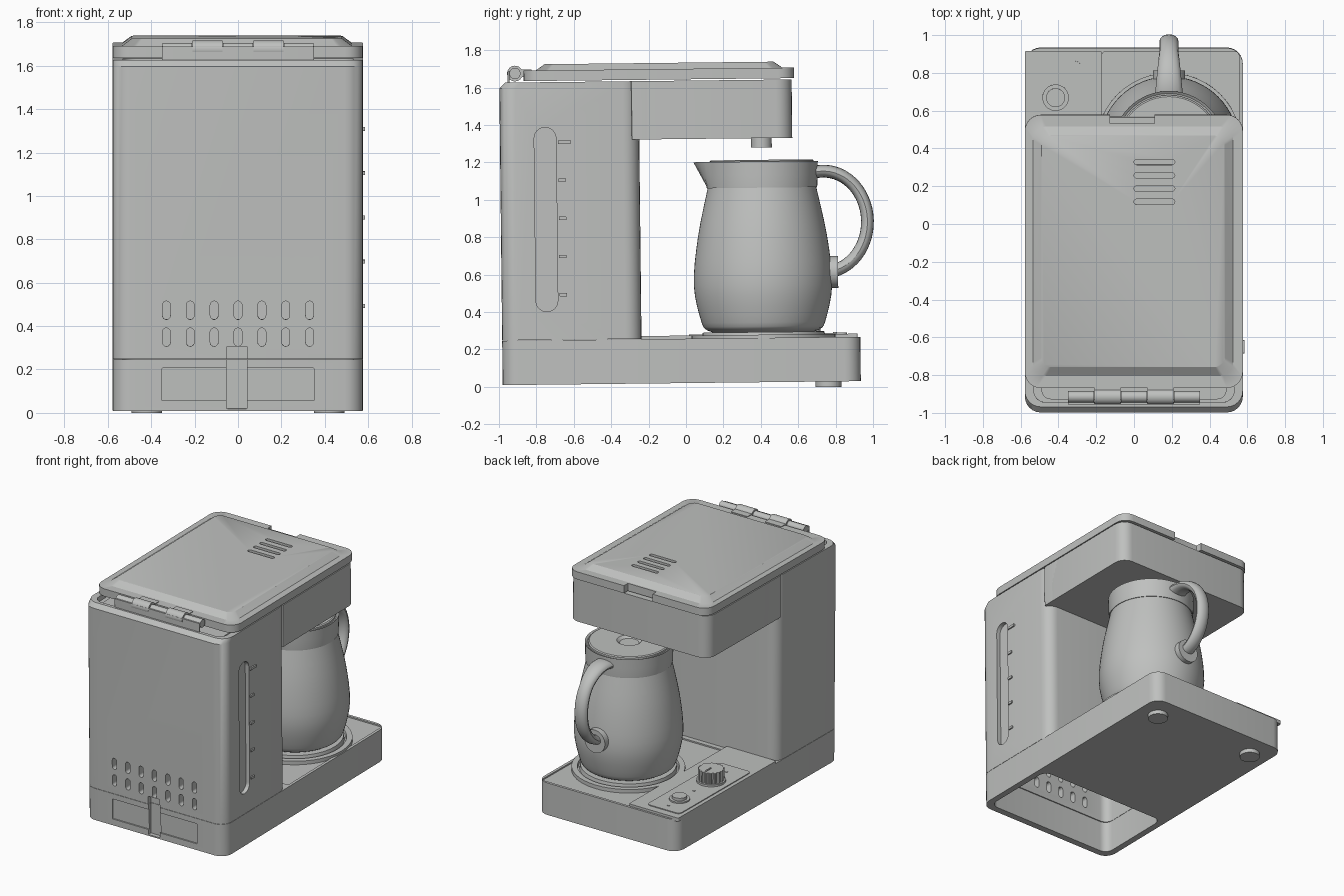
import bpy, bmesh, math
from mathutils import Matrix, Vector

cube = bpy.data.objects.get("Cube")
if cube:
    bpy.data.objects.remove(cube, do_unlink=True)

colour = (.52, .53, .52, 1)
grey = bpy.data.materials.new("light_grey")
grey.use_nodes = True
grey.diffuse_color = colour
grey.node_tree.nodes["Principled BSDF"].inputs["Base Color"].default_value = colour

parts = []


# Placement of a profile drawn upright, across the side or across the front
def upright(a, b, c):
    return Vector((a, b, c))


def sideways(a, b, c):
    return Vector((c, a, b))


def frontways(a, b, c):
    return Vector((a, c, b))


def span(middle, size):
    return middle - size / 2, middle + size / 2


def rounded_loop(across, along, height, radius, steps=6):
    """Rounded rectangle outline at one height."""
    (left, right), (near, far) = across, along
    corners = ((right - radius, far - radius), (left + radius, far - radius),
               (left + radius, near + radius), (right - radius, near + radius))
    points = []
    for quarter, (cx, cy) in enumerate(corners):
        for step in range(steps + 1):
            angle = math.pi / 2 * (quarter + step / steps)
            points.append((cx + radius * math.cos(angle), cy + radius * math.sin(angle), height))
    return points


def loft(name, loops, place=upright, centre=Vector()):
    """Skin equal-length loops into a closed solid."""
    bm = bmesh.new()
    rows = [[bm.verts.new(centre + place(*point)) for point in loop] for loop in loops]
    count = len(rows[0])
    for lower, upper in zip(rows, rows[1:]):
        for i in range(count):
            j = (i + 1) % count
            bm.faces.new((lower[i], lower[j], upper[j], upper[i]))
    bm.faces.new(rows[0])
    bm.faces.new(rows[-1])
    bmesh.ops.remove_doubles(bm, verts=bm.verts, dist=.00001)
    bmesh.ops.recalc_face_normals(bm, faces=bm.faces)
    mesh = bpy.data.meshes.new(name)
    bm.to_mesh(mesh)
    bm.free()
    mesh.materials.append(grey)
    ob = bpy.data.objects.new(name, mesh)
    bpy.context.collection.objects.link(ob)
    parts.append(ob)
    return ob


def box(name, across, along, heights, radius=.004, place=upright):
    return loft(name, [rounded_loop(across, along, height, radius) for height in heights], place)


def lathe(name, profile, centre, place=upright, sides=48, bulge=None):
    """Revolve (radius, height) points, with an optional change of radius by angle."""
    loops = []
    for radius, height in profile:
        loop = []
        for i in range(sides):
            angle = math.tau * i / sides
            reach = radius + (bulge(angle, height) if bulge else 0)
            loop.append((reach * math.cos(angle), reach * math.sin(angle), height))
        loops.append(loop)
    return loft(name, loops, place, Vector(centre))


def disc(name, radius, heights, centre, place=upright, sides=32, bulge=None):
    return lathe(name, [(radius, height) for height in heights], centre, place, sides, bulge)


def cut(target, cutter):
    modifier = target.modifiers.new("cut", 'BOOLEAN')
    modifier.object, modifier.solver = cutter, 'EXACT'
    bpy.context.view_layer.objects.active = target
    bpy.ops.object.modifier_apply(modifier=modifier.name)
    parts.remove(cutter)
    bpy.data.objects.remove(cutter, do_unlink=True)


def spline(points, steps=4):
    """Smooth path through a few points."""
    points = [Vector(point) for point in points]
    padded = [points[0], *points, points[-1]]
    path = []
    for a, b, c, d in zip(padded, padded[1:], padded[2:], padded[3:]):
        for step in range(steps):
            t = step / steps
            path.append(b + (c - a) * t / 2 + (a - b * 2.5 + c * 2 - d / 2) * t ** 2
                        + (b * 3 - a - c * 3 + d) * t ** 3 / 2)
    return path + [points[-1]]


width = (-.578, .576)
inside = (-.53, .53)
rear, front = -.98, .935
corner = .085
seam, rim = .257, 1.637
head_rear, head_front, head_floor = -.275, .583, 1.325
column_front = -.235

# Base: open below the tank, shallow tray, rear cover panel and cable groove
base = box("base", width, (rear, front), (.02, seam), corner)
cut(base, box("tank_opening", inside, (-.93, -.34), (-1, 1), .06))
cut(base, box("tray", (-.17, .555), (-.2, .915), (seam - .01, 1), .02))
cut(base, box("cover_panel", span(0, .7), (.067, .217), (-2, rear + .01), place=frontways))
groove = span(-.005, .095)
cut(base, box("cable_groove", groove, (.03, 1), (-2, rear + .03), place=frontways))

# Column: hollow shell with chamfered rear edge, level window and vents
column = loft("column", [rounded_loop(width, (rear, column_front), seam + .002, corner),
                         rounded_loop(width, (rear, column_front), rim - .03, corner),
                         rounded_loop(width, (rear + .03, column_front), rim, corner)])
cut(column, box("tank", inside, (rear + .055, column_front - .05), (0, 2), .06))
cut(column, box("cable_groove", groove, (0, .317), (-2, rear + .03), place=frontways))
cut(column, box("window", (-.797, -.68), (.41, 1.395), (width[1] - .03, 1), .058, sideways))
for middle in (.36, .484):
    for i in range(-3, 4):
        vent = box("vent", span(i * .11, .036), span(middle, .084), (-2, rear + .1), .0179, frontways)
        cut(column, vent)
box("tank_cover", span(0, 1.08), (rear + .05, column_front - .04), (1.57, 1.6), .06)
box("tank_rim", span(0, .98), (rear + .07, -.3), (1.59, 1.61), .05)

# Water level marks, the top one longest
for i in range(5):
    length = .07 if i == 4 else .04
    box("level_mark", (-.67, length - .67), span(.5 + i * .204, .018), (.57, .586), .002, sideways)

# Brewing head and nozzle
box("brew_head", width, (head_rear, head_front), (head_floor, rim), corner)
box("head_joint", width, (head_rear, -.13), (head_floor, rim))
nozzle_x, jug_y = .185, .418
disc("nozzle", .055, (head_floor - .05, head_floor), (nozzle_x, jug_y, 0))

# Lid: flange and raised panel with vent slots and finger notch
flange, lid_rear, lid_front = 1.7, -.85, .597
lid = loft("lid", [rounded_loop(width, (lid_rear, lid_front), rim + .007, corner),
                   rounded_loop(width, (lid_rear, lid_front), flange, corner),
                   rounded_loop(span(-.005, 1.06), (-.785, .535), flange, .07),
                   rounded_loop(span(-.005, .97), (-.738, .487), flange + .033, .05)])
cut(lid, box("notch", span(-.01, .236), (.55, 1), (1, 2)))
for i in range(4):
    cut(lid, box("slot", (0, .216), span(.137 + .07 * i, .028), (flange + .015, 2), .0139))

# Hinge: thin plate, five knuckles on one pin, two arms
pin_y, pin_z = -.896, 1.685
box("hinge_plate", span(0, .7), span(pin_y - .035, .01), (rim - .01, flange), .002)
for i in range(-2, 3):
    knuckle = span(i * .14, .138)
    wide = abs(i) == 1
    disc("hinge_knuckle", .042 if wide else .03, knuckle, (0, pin_y, pin_z), sideways, 24)
    if wide:
        box("hinge_arm", knuckle, (pin_y, pin_y + .09), span(pin_z, .04))

# Feet under the front
for x in (-.42, .42):
    disc("foot", .07, (-.009, .03), (x, .762, 0))

# Control deck with panel, knob, button and indicators
deck = seam + .017
box("control_deck", (width[0], -.17), (column_front, front - .015), (seam - .01, deck), .01)
box("control_panel", (-.55, -.28), (.02, .865), (deck, deck + .006), .03)
control_x, knob_y, button_y = -.415, .3, .672
disc("knob_skirt", .1, (deck, deck + .02), (control_x, knob_y, 0))
disc("knob", .086, (deck, deck + .1), (control_x, knob_y, 0), sides=72,
     bulge=lambda angle, height: math.copysign(.004, math.sin(18 * angle + 1)))
box("knob_pointer", span(control_x, .01), (knob_y, knob_y + .07), (deck, deck + .106), .002)
disc("button_ring", .07, (deck, deck + .016), (control_x, button_y, 0))
disc("button", .05, (deck, deck + .036), (control_x, button_y, 0))
for y in (.12, .5, .8):
    disc("indicator", .01, (deck, deck + .01), (control_x, y, 0), sides=12)

# Warming plate with raised outer ring
jug_x = nozzle_x
jug_base = (jug_x, jug_y, 0)
plate_top = deck + .014
lathe("warming_plate", [(.385, seam - .01), (.385, deck), (.345, deck), (.34, seam),
                        (.33, seam), (.325, plate_top)], jug_base)

# Jug with collar, spout and lid
neck, lip = 1.07, 1.2


def spout(angle, height):
    offset = abs(angle - math.pi * 1.5) / .45
    if offset > 1 or height < neck:
        return 0
    return .065 * (height - neck) / (lip - neck) * math.cos(offset * math.pi / 2) ** 2


jug_outline = spline([(.3, .3), (.33, .34), (.37, .54), (.345, .8), (.288, neck)])
lathe("jug_body", [(.27, plate_top), *jug_outline], jug_base, sides=64)
lathe("jug_collar", [(.295, neck - .01), (.296, neck), (.298, neck + .06), (.3, lip), (.286, lip - .01)],
      jug_base, sides=64, bulge=spout)
lathe("jug_lid", [(.278, neck), (.278, lip + .003), (.27, lip + .009), (.085, lip + .009),
                  (.065, lip - .008), (.045, lip - .008)], jug_base)

# Handle: oval section swept along an elliptical arc, flaring at the jug
loops = []
arc_steps, sides = 32, 16
for i in range(arc_steps + 1):
    turn = math.radians(105 - 195 * i / arc_steps)
    flare = .05 + .025 * max(0, 1 - 3 * i / arc_steps)
    loop = []
    for k in range(sides):
        angle = math.tau * k / sides
        swell = .034 * math.sin(angle)
        loop.append((jug_x + flare * math.cos(angle),
                     .745 + (.235 + swell) * math.cos(turn), .875 + (.27 + swell) * math.sin(turn)))
    loops.append(loop)
loft("handle", loops)
disc("handle_mount", .085, (-.06, .035), (jug_x, .785, .605), frontways)

# Slight lean of the whole machine on its front feet, then shading
lean = Matrix.Rotation(.0112, 4, 'X')
bpy.ops.object.select_all(action='DESELECT')
for ob in parts:
    ob.data.transform(lean)
    ob.select_set(True)
bpy.context.view_layer.objects.active = parts[0]
bpy.ops.object.shade_smooth_by_angle(angle=math.radians(32))
